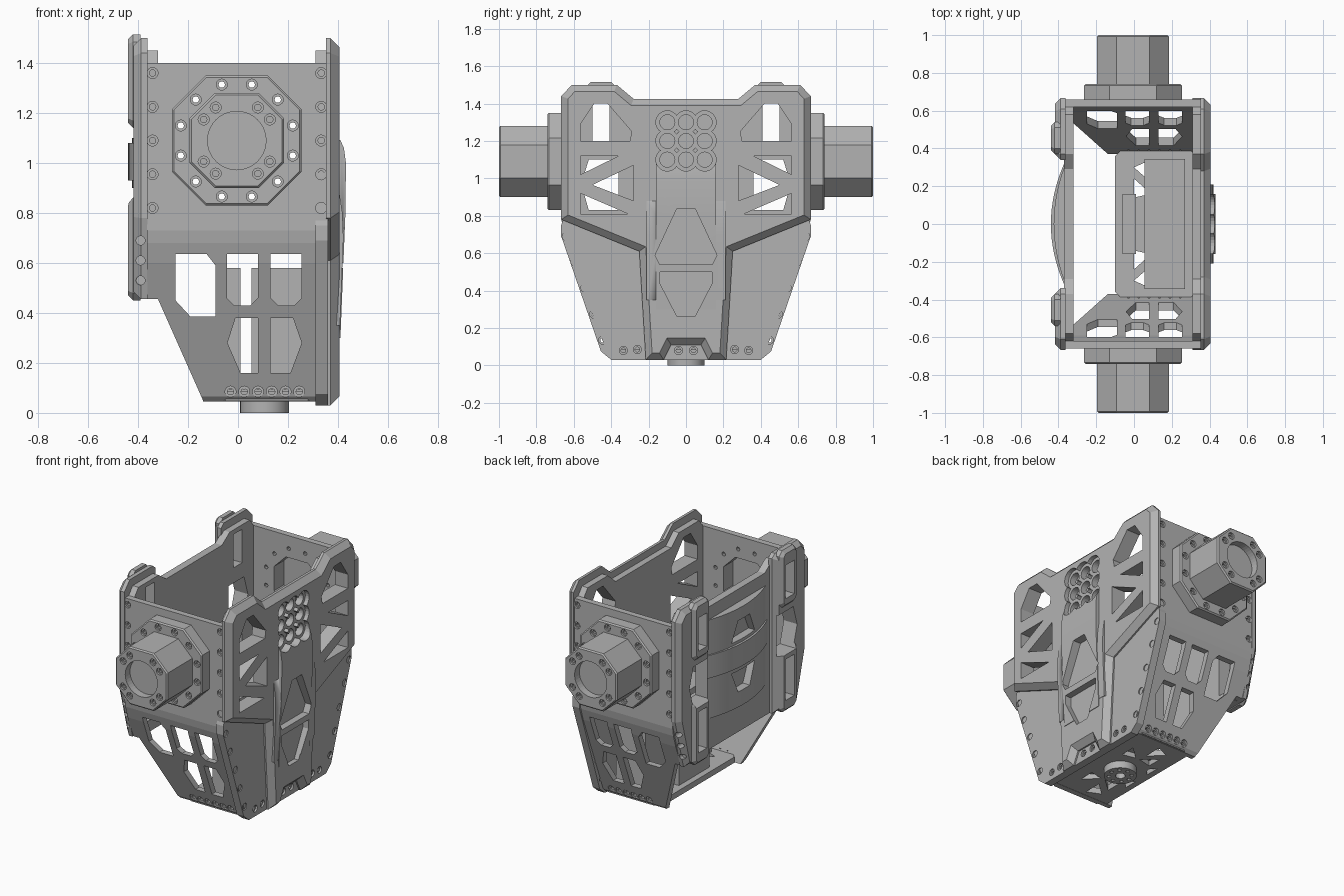
import bpy, bmesh, math

cube = bpy.data.objects.get("Cube")
if cube:
    bpy.data.objects.remove(cube, do_unlink=True)

metal = bpy.data.materials.new("grey metal")
metal.use_nodes = True
GREY = (0.45, 0.45, 0.45, 1)
metal.diffuse_color = GREY
metal.node_tree.nodes["Principled BSDF"].inputs["Base Color"].default_value = GREY

AXES = {"x": lambda u, v, w: (w, u, v),
        "y": lambda u, v, w: (u, w, v),
        "z": lambda u, v, w: (u, v, w)}


def prism(bm, pts, axis, a, b, bevel=0):
    """Extrude a 2D outline along an axis; optionally chamfer the rim at end b."""
    put = AXES[axis]
    lo = [bm.verts.new(put(u, v, a)) for u, v in pts]
    hi = [bm.verts.new(put(u, v, b)) for u, v in pts]
    n = len(pts)
    faces = [bm.faces.new(lo), bm.faces.new(hi)]
    for i in range(n):
        j = (i + 1) % n
        faces.append(bm.faces.new((lo[i], lo[j], hi[j], hi[i])))
    bmesh.ops.recalc_face_normals(bm, faces=faces)
    if bevel:
        bmesh.ops.bevel(bm, geom=list(faces[1].edges), offset=bevel, segments=1,
                        affect='EDGES', clamp_overlap=True)


def finish(name, bm, smooth=False):
    mesh = bpy.data.meshes.new(name)
    bm.to_mesh(mesh)
    bm.free()
    mesh.materials.append(metal)
    ob = bpy.data.objects.new(name, mesh)
    bpy.context.collection.objects.link(ob)
    if smooth:
        bpy.context.view_layer.objects.active = ob
        ob.select_set(True)
        bpy.ops.object.shade_smooth_by_angle(angle=math.radians(30))
        ob.select_set(False)
    return ob


def part(name, *prisms, smooth=False):
    bm = bmesh.new()
    for p in prisms:
        prism(bm, *p)
    return finish(name, bm, smooth)


def cut(targets, name, *prisms):
    cutter = part(name, *prisms)
    cutter.hide_render = True
    cutter.hide_set(True)
    for ob in targets:
        m = ob.modifiers.new(name, 'BOOLEAN')
        m.object, m.operation, m.solver, m.use_self = cutter, 'DIFFERENCE', 'EXACT', True


def mirror_y(*obs):
    for ob in obs:
        ob.modifiers.new("mirror", 'MIRROR').use_axis = (False, True, False)


def circle(u, v, r, n=16):
    return [(u + r * math.cos(math.tau * i / n), v + r * math.sin(math.tau * i / n)) for i in range(n)]


def rect(u0, u1, v0, v1, c=0.0):
    """Rectangle with optional cut corners."""
    if not c:
        return [(u0, v0), (u1, v0), (u1, v1), (u0, v1)]
    return [(u0 + c, v0), (u1 - c, v0), (u1, v0 + c), (u1, v1 - c),
            (u1 - c, v1), (u0 + c, v1), (u0, v1 - c), (u0, v0 + c)]


def sym(half):
    """Mirror a half outline (top centre to bottom centre) in the first coordinate."""
    return half + [(-u, v) for u, v in reversed(half)]


def both(pts):
    return [pts, [(-u, v) for u, v in pts]]


def bolt_holes(spots, axis, face, depth):
    """Through hole plus shallow counterbore; depth is signed, away from the face."""
    s = 1 if depth > 0 else -1
    out = []
    for u, v in spots:
        out.append((circle(u, v, 0.022), axis, face + s * 0.012, face - s * 0.05))
        out.append((circle(u, v, 0.013, 10), axis, face - s * 0.04, face + depth))
    return out


AX, AZ = -0.005, 1.09          # axle centre


def axle_oct(h, f):
    return rect(AX - h, AX + h, AZ - h, AZ + h, h - f)


# End walls: upright above, bending to slope inward below
wall = part("end_wall", ([(.66, 1.4), (.66, .73), (.652, .68), (.628, .6), (.42, .065), (.40, .045), (.37, .045),
                          (.59, .6), (.62, .71), (.62, 1.4)], "x", -.365, .354))
cut([wall], "wall_side_cut", ([(-.6, .455), (-.32, .455), (-.14, .05), (-.14, -.2), (-.6, -.2)], "y", .2, .9))
hexa = lambda x0, x1, z0, z1, c: [(x0 + c, z0), (x1 - c, z0), (x1, z0 + c), (x1, z1), (x0, z1), (x0, z0 + c)]
cut([wall], "wall_windows",
    ([(-.25, .45), (-.19, .385), (-.09, .385), (-.09, .59), (-.125, .635), (-.25, .635)], "y", .3, .8),
    *[(hexa(x, x + .125, .43, .635, .03), "y", .3, .8) for x in (-.045, .13)],
    ([(.01, .16), (.08, .16), (.08, .38), (-.01, .38), (-.042, .28)], "y", .3, .8),
    ([(.13, .16), (.21, .16), (.255, .28), (.22, .38), (.13, .38)], "y", .3, .8))
cut([wall], "wall_bolt_holes",
    *bolt_holes([(x, .82 + i * .135) for x in (-.342, .333) for i in range(5)], "y", .66, -.08),
    *bolt_holes([(-.03 + i * .055, .085) for i in range(6)], "y", .43, -.04))

# Axle flanges and hollow octagonal stubs
flange = part("axle_flange", (axle_oct(.26, .125), "y", .65, .74, .008))
ring = [(AX + .232 * math.cos(a), AZ + .232 * math.sin(a))
        for a in [math.radians(15 + 30 * i) for i in range(12)]]
cut([wall, flange], "flange_holes", *bolt_holes(ring, "y", .74, -.15))
cut([wall, flange], "hub_recess", (axle_oct(.165, .08), "y", .5, .73))
axle = part("axle_stub", (axle_oct(.19, .088), "y", .72, 1.0, .008))
ends = [(AX + .157 * math.cos(a), AZ + .157 * math.sin(a))
        for a in [math.radians(45 + 90 * k + d) for k in range(4) for d in (-12.5, 12.5)]]
cut([axle], "axle_bore", (circle(AX, AZ, .117, 40), "y", .95, 1.1), *bolt_holes(ends, "y", 1.0, -.03))
mirror_y(wall, flange, axle)

# Left plate: flat inner sheet with wings, and a chamfered outer shield
sheet = part("left_inner_sheet", (sym([(.29, 1.38), (.37, 1.45), (.58, 1.45), (.62, 1.4), (.65, .8), (.667, .75),
                                       (.667, .69), (.455, .075), (.40, .03)]), "x", .31, .36))
shield = part("left_shield", (sym([(.28, 1.425), (.37, 1.5), (.61, 1.5), (.667, 1.44), (.667, .78),
                                   (.25, .61), (.215, .03), (.12, .03), (.08, .11)]),
                              "x", .352, .406, .036))
windows = [[(.565, 1.2), (.565, 1.29), (.49, 1.4), (.42, 1.4), (.29, 1.25), (.30, 1.2)],
           [(.565, 1.12), (.36, 1.12), (.565, 1.02)],
           [(.28, 1.07), (.28, .88), (.5, .965)],
           [(.565, .92), (.565, .81), (.31, .81)]]
cut([sheet, shield], "left_windows",
    *[(p, "x", .2, .5) for w in windows for p in both(w)])
edge = [(.64, .69), (.595, .555), (.54, .415), (.493, .275), (.445, .135), (.335, .08), (.26, .085), (.04, .08)]
cut([sheet], "wing_bolt_holes", *bolt_holes([p for e in edge for p in both([e]) for p in p], "x", .36, -.08))

# Spine bulge on the shield, with recessed panels
spine = part("spine_bulge",
             ([(.38, 1.1), (.406, 1.1), (.424, 1.06), (.432, 1.0), (.43, .8), (.41, .3), (.38, .3)],
              "y", -.16, .16),
             ([(.38, .88), (.406, .88), (.418, .8), (.422, .7), (.408, .35), (.38, .35)], "y", -.21, .21),
             smooth=True)
cut([spine, shield], "spine_panels",
    (sym([(.05, .835), (.165, .59), (.14, .54)]), "x", .375, .5),
    (sym([(.14, .5), (.14, .44), (.05, .265)]), "x", .375, .5))

# Cluster of round ports
ports = [(y * .1, 1.2 + z * .1) for y in (-1, 0, 1) for z in (-1, 0, 1)]
cut([shield, spine], "port_recess", *[(circle(y, z, .061, 24), "x", .378, .5) for y, z in ports])
cut([shield, sheet], "port_bores", *[(circle(y, z, .04, 24), "x", .335, .5) for y, z in ports])

# Right side: inner sheet, and two chamfered columns with raised pads
r_sheet = part("right_inner_sheet", (sym([(.29, 1.395), (.37, 1.45), (.58, 1.45), (.62, 1.4), (.62, .75),
                                          (.53, .455)]), "x", -.32, -.37))
column = [(.34, 1.475), (.37, 1.5), (.61, 1.5), (.667, 1.44), (.667, .78), (.58, .455), (.34, .455)]
columns = part("right_columns", *[(p, "x", -.362, -.418, .03) for p in both(column)])
pads = part("right_column_pads",
            *[(p, "x", -.39, -.44, .02) for z0, z1 in ((1.14, 1.515), (.45, .88))
              for p in both(rect(.37, .54, z0, z1, .03))])
holes = [rect(.41, .50, 1.2, 1.42), rect(.41, .50, .53, .8),
         [(.36, 1.1), (.52, 1.1), (.56, .97), (.52, .83), (.36, .83)]]
cut([r_sheet, columns, pads], "right_windows", *[(p, "x", -.6, -.2) for h in holes for p in both(h)])
cut([columns], "column_side_holes",
    *[(circle(-.39, z, .018), "y", s * .57, s * .8) for z in (.53, .61, .69) for s in (1, -1)])


# Bowed guard between the columns, with a heavier band around its waist
def arc(w, depth):
    ts = [i / 8 - 1 for i in range(17)]
    return [(-.37 - depth * (1 - t * t), w * t) for t in ts] + [(-.355, w), (-.355, -w)]


guard = part("bowed_guard", (arc(.3, .055), "z", .66, 1.31), smooth=True)
cut([guard], "guard_windows",
    (sym([(.06, 1.23), (.12, 1.1)]), "x", -.372, -.6), (sym([(.12, .9), (.06, .76)]), "x", -.372, -.6))
part("guard_band", (arc(.32, .07), "z", .93, 1.08), smooth=True)

# Floor plate with cut-outs, and the swivel boss below it
floor = part("floor", (rect(-.10, .33, -.41, .41, .05), "z", .085, .047))
tri = [[(.0, .14), (.0, .24), (.09, .16)], [(.21, .14), (.21, .24), (.12, .16)],
       [(.0, .3), (.09, .34), (.09, .22)], [(-.06, .05), (-.06, .15), (-.02, .1)]]
cut([floor], "floor_cutouts", *[([(x, s * y) for x, y in t], "z", -.1, .2) for t in tri for s in (1, -1)])
boss = part("swivel_boss", (circle(.107, 0, .098, 40), "z", .06, 0.0), smooth=True)
cut([boss], "boss_holes", (circle(.107, 0, .03, 20), "z", -.1, .04),
    *[(circle(.107 + .068 * math.cos(math.tau * i / 8), .068 * math.sin(math.tau * i / 8), .012, 10),
       "z", -.1, .02) for i in range(8)])

# Internal housings standing on the floor
part("main_housing", (rect(.055, .27, -.345, .345), "z", .08, .58))
part("slim_housing", (rect(-.06, .01, -.16, .16), "z", .08, .58))
